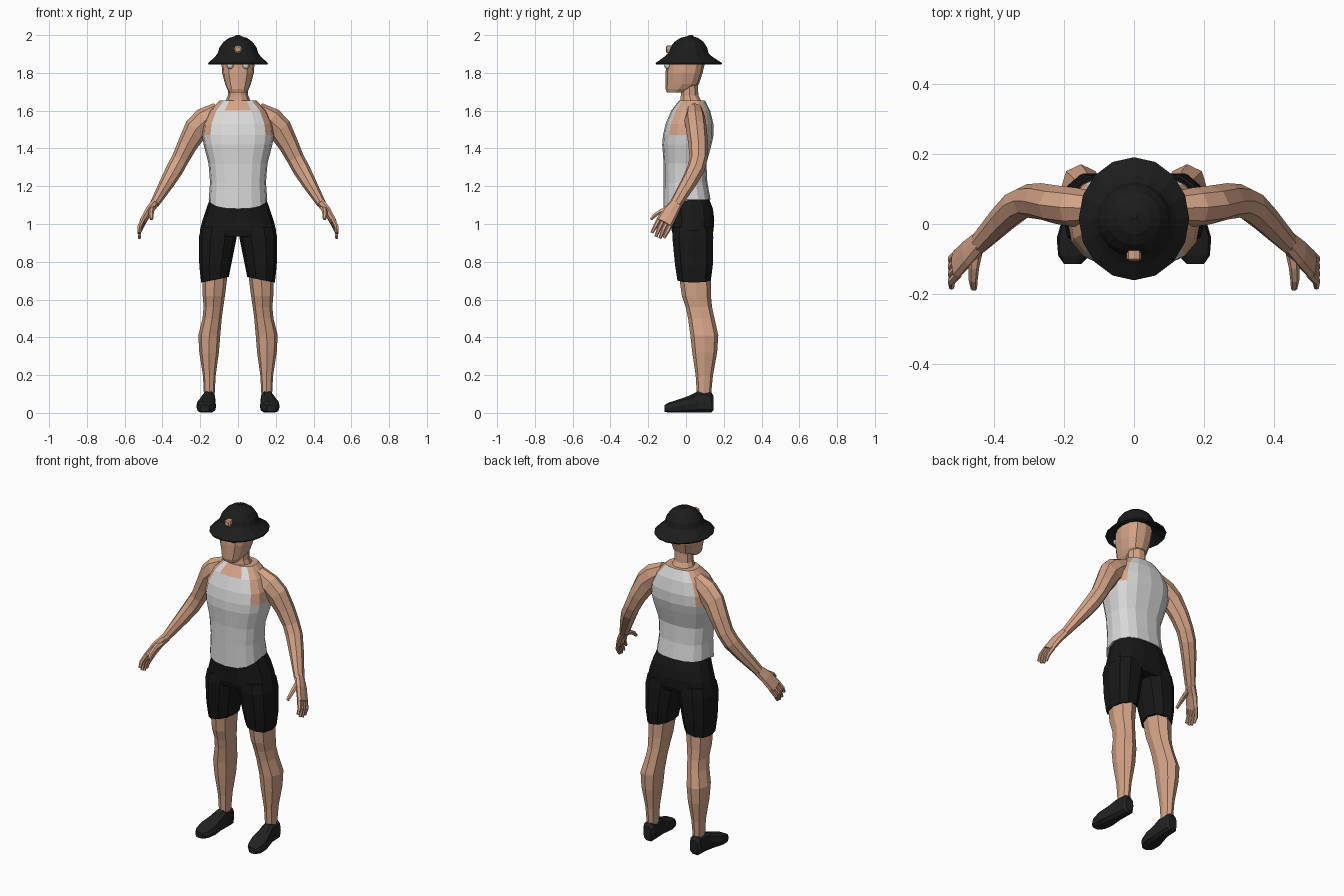
import bpy, bmesh, math
from mathutils import Vector

X, Y, Z = Vector((1, 0, 0)), Vector((0, 1, 0)), Vector((0, 0, 1))


def material(name, r, g, b):
    m = bpy.data.materials.new(name)
    m.diffuse_color = (r, g, b, 1)
    return m


SKIN = material("skin", 0.66, 0.37, 0.245)
SHIRT = material("shirt_white", 0.70, 0.70, 0.70)
SHORTS = material("shorts_black", 0.009, 0.009, 0.009)
HAT = material("hat_black", 0.012, 0.012, 0.012)
SHOE = material("shoe_black", 0.016, 0.016, 0.017)
EYE = material("eye_white", 0.62, 0.66, 0.66)


def loft(name, sections, mats, n=8, power=2.0, frame=(X, Y), side=None, mirror=1,
         shift=None, rule=None):
    """Skin rings (x, y, z, a, b). Rings lie in `frame`, or across the path if `side` is given."""
    bm = bmesh.new()
    pts = [Vector(s[:3]) for s in sections]
    rings = []
    for i, (p, s) in enumerate(zip(pts, sections)):
        u, v = frame
        if side is not None:
            t = (pts[min(i + 1, len(pts) - 1)] - pts[max(i - 1, 0)]).normalized()
            u = (side - t * side.dot(t)).normalized()
            v = t.cross(u)
        ring = []
        for k in range(n):
            ang = 2 * math.pi * k / n
            c, d = math.cos(ang), math.sin(ang)
            e = 2 / power
            q = p + u * (s[3] * math.copysign(abs(c) ** e, c)) + v * (s[4] * math.copysign(abs(d) ** e, d))
            if shift:
                q.z += shift(i, c, d)
            ring.append(bm.verts.new((q.x * mirror, q.y, q.z)))
        rings.append(ring)
    for i in range(len(rings) - 1):
        for k in range(n):
            j = (k + 1) % n
            f = bm.faces.new((rings[i][k], rings[i][j], rings[i + 1][j], rings[i + 1][k]))
            if rule:
                f.material_index = rule(i, k)
    bm.faces.new(rings[0])
    top = bm.faces.new(rings[-1])
    if rule:
        top.material_index = 1
    bmesh.ops.recalc_face_normals(bm, faces=bm.faces)
    me = bpy.data.meshes.new(name)
    bm.to_mesh(me)
    bm.free()
    for m in mats:
        me.materials.append(m)
    ob = bpy.data.objects.new(name, me)
    bpy.context.collection.objects.link(ob)
    return ob


def body(rows):
    """Rows of z, half width, front y, back y become ring sections."""
    return [(0, (f + b) / 2, z, w, (b - f) / 2) for z, w, f, b in rows]


# Torso: vest with bare shoulders and neckline
def vest_rule(i, k):
    if i < 4:
        return 0
    if k in (0, 1, 14, 15, 6, 7, 8, 9):      # armholes
        return 1
    return int(i >= 6 and k in (11, 12))     # front neckline


loft("torso", body([(1.13, .155, -.12, .13), (1.22, .148, -.118, .113), (1.32, .156, -.118, .108),
                    (1.42, .182, -.126, .135), (1.47, .19, -.122, .146), (1.53, .183, -.108, .145),
                    (1.60, .15, -.078, .128), (1.655, .095, -.035, .1)]),
     [SHIRT, SKIN], n=16, power=2.6, rule=vest_rule,
     shift=lambda i, c, d: -0.05 * max(0, -d) if i == 0 else 0)

# Neck and head
loft("neck", body([(1.58, .08, -.045, .1), (1.65, .066, -.034, .085), (1.68, .054, -.03, .068),
                   (1.74, .052, -.03, .065)]), [SKIN], n=10)
loft("head", body([(1.695, .045, -.1, -.02), (1.715, .058, -.108, .03), (1.74, .068, -.108, .068),
                   (1.80, .084, -.108, .088), (1.86, .088, -.104, .102), (1.92, .075, -.075, .09)]),
     [SKIN], n=12, power=2.5)
for s in (1, -1):
    bpy.ops.mesh.primitive_uv_sphere_add(segments=12, ring_count=8, radius=.018,
                                         location=(.042 * s, -.098, 1.838))
    bpy.context.object.name = "eye"
    bpy.context.object.data.materials.append(EYE)
    bpy.ops.object.shade_smooth_by_angle()

# Brimmed hat with crown button and front badge
loft("hat", body([(1.885, .1, -.095, .115), (1.845, .155, -.158, .188), (1.852, .158, -.161, .191),
                  (1.885, .122, -.115, .14), (1.903, .108, -.095, .12), (1.935, .098, -.084, .112),
                  (1.965, .076, -.06, .092), (1.985, .047, -.03, .064), (1.994, .018, .005, .035)]),
     [HAT], n=16)
loft("hat_button", [(0, .025, 1.985, .016, .016), (0, .025, 1.996, .016, .016),
                    (0, .025, 2.0, .009, .009)], [HAT])
loft("hat_badge", [(0, -.07, 1.925, .021, .021), (0, -.1, 1.925, .021, .021),
                   (0, -.106, 1.925, .013, .013)], [SKIN], frame=(X, Z), power=2.6)

# Shorts seat
loft("shorts_seat", body([(.935, .19, -.07, .135), (.965, .202, -.078, .148), (1.02, .188, -.078, .152),
                          (1.08, .168, -.082, .145), (1.145, .145, -.085, .12)]),
     [SHORTS], n=14, power=2.5)

FORE = Vector((0, -.92, .38))
for s in (1, -1):
    # Shorts leg, bare leg and shoe
    loft("shorts_leg", [(.122, .043, .705, .073, .092), (.121, .042, .78, .084, .104),
                        (.107, .036, .93, .1, .113), (.1, .036, .985, .095, .108)],
         [SHORTS], n=10, power=2.4, mirror=s,
         shift=lambda i, c, d: -.015 * c if i == 0 else 0)
    loft("leg", [(.152, .095, .09, .028, .037), (.152, .097, .2, .034, .046), (.153, .099, .32, .052, .066),
                 (.152, .097, .41, .058, .074), (.137, .081, .5, .051, .07), (.13, .068, .56, .052, .07),
                 (.128, .055, .62, .059, .077), (.122, .046, .74, .068, .085)],
         [SKIN], n=8, power=2.2, mirror=s)
    loft("shoe", [(.153, .146, .052, .026, .04), (.154, .132, .056, .036, .056), (.156, .06, .057, .037, .057),
                  (.162, .015, .046, .043, .046), (.168, -.04, .036, .053, .036), (.172, -.09, .028, .045, .028),
                  (.176, -.115, .024, .024, .018)],
         [SHOE], n=10, power=3, frame=(X, Z), mirror=s)

    # Arm from shoulder to wrist
    loft("arm", [(.1, .045, 1.6, .045, .048), (.17, .048, 1.55, .056, .07), (.22, .055, 1.505, .055, .066),
                 (.268, .065, 1.42, .052, .053), (.305, .066, 1.345, .048, .046), (.335, .052, 1.29, .047, .046),
                 (.375, .015, 1.22, .042, .039), (.443, -.055, 1.105, .033, .024)],
         [SKIN], n=8, side=Y, mirror=s)

    # Hand: palm, four fingers and thumb
    loft("palm", [(.44, -.05, 1.11, .031, .022), (.475, -.082, 1.065, .042, .019), (.508, -.116, 1.005, .046, .016)],
         [SKIN], n=8, power=2.6, side=FORE, mirror=s)
    for k in range(4):
        off = FORE * ((k - 1.5) * .023)
        tip = -.012 if k in (1, 2) else 0
        path = [((.503, -.112, 1.012), .012), ((.522, -.132, .972), .0115),
                ((.522, -.149, .94 + tip), .008)]
        loft("finger", [(*(Vector(p) + off), r, r) for p, r in path],
             [SKIN], n=6, side=FORE, mirror=s)
    loft("thumb", [(.452, -.075, 1.085, .02, .016), (.458, -.125, 1.07, .015, .014),
                   (.46, -.16, 1.05, .013, .012), (.458, -.186, 1.025, .009, .008)],
         [SKIN], n=6, side=X, mirror=s)
